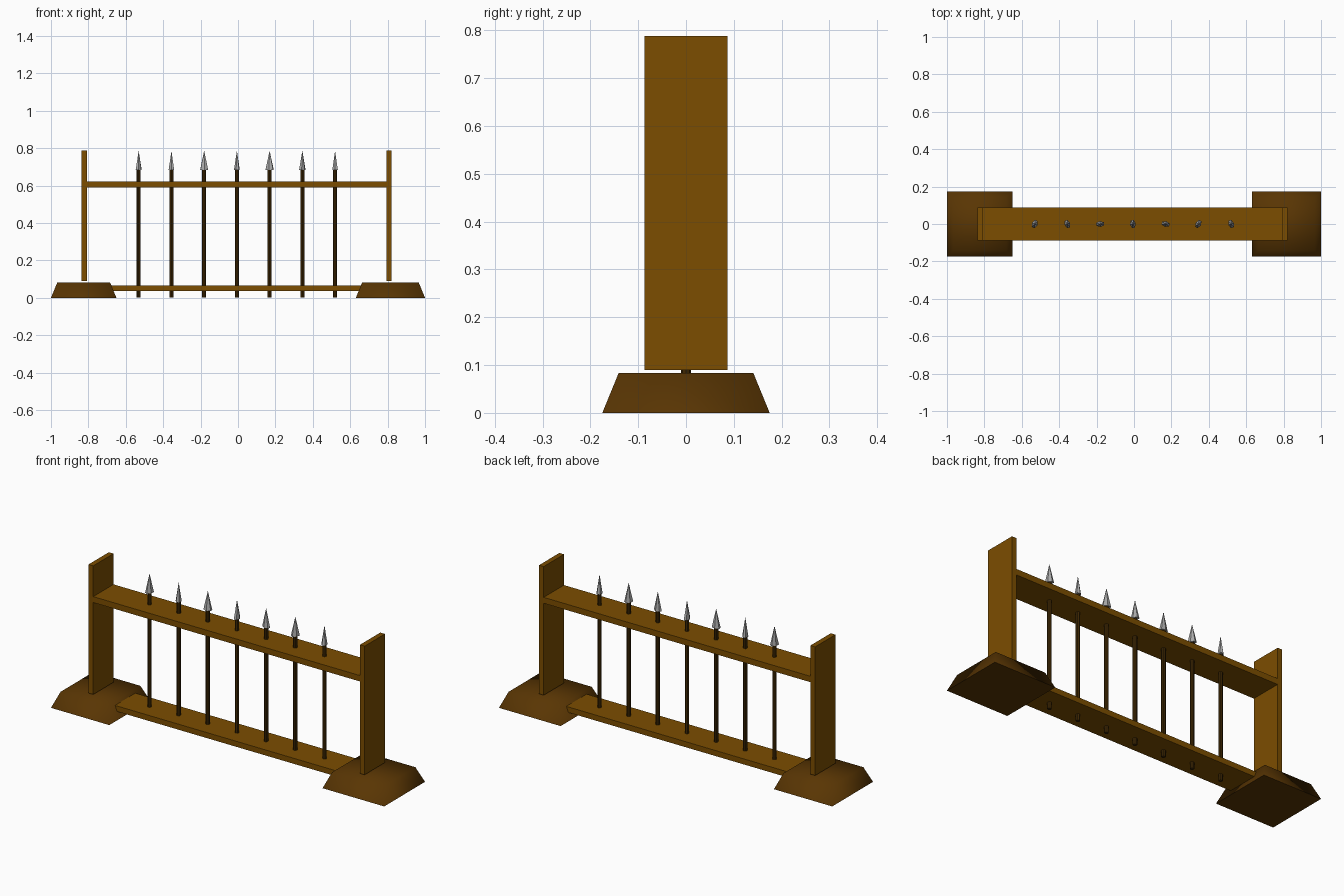
import bpy, bmesh, math
from mathutils import Matrix

old = bpy.data.objects.get("Cube")
if old:
    bpy.data.objects.remove(old, do_unlink=True)


def material(name, rgb, rough=0.8):
    m = bpy.data.materials.new(name)
    m.use_nodes = True
    m.diffuse_color = (*rgb, 1)
    bsdf = next(n for n in m.node_tree.nodes if n.type == 'BSDF_PRINCIPLED')
    bsdf.inputs["Base Color"].default_value = (*rgb, 1)
    bsdf.inputs["Roughness"].default_value = rough
    return m


wood = material("golden brown wood", (0.2, 0.075, 0.0))
earth = material("dark brown base", (0.1, 0.036, 0.001))
pole = material("dark brown pole", (0.05, 0.021, 0.001))
metal = material("grey metal", (0.4, 0.4, 0.4))


def finish(bm, name, mat):
    bmesh.ops.recalc_face_normals(bm, faces=bm.faces)
    mesh = bpy.data.meshes.new(name)
    bm.to_mesh(mesh)
    bm.free()
    mesh.materials.append(mat)
    ob = bpy.data.objects.new(name, mesh)
    bpy.context.collection.objects.link(ob)
    return ob


def block(name, mat, x, y, z, inset=0.0, soft=False):
    """Box between the given ranges, its top drawn in by inset."""
    bm = bmesh.new()
    bmesh.ops.create_cube(bm, size=1)
    for v in bm.verts:
        top = v.co.z > 0
        i = inset if top else 0
        v.co.x = x[1] - i if v.co.x > 0 else x[0] + i
        v.co.y = y - i if v.co.y > 0 else -y + i
        v.co.z = z[1] if top else z[0]
    # Soft blocks are smooth above a crisp, flat underside
    for f in bm.faces:
        f.smooth = soft
    for e in bm.edges:
        e.smooth = any(v.co.z > z[0] for v in e.verts)
    return finish(bm, name, mat)


def cone(name, mat, x, z, r1, r2, sides, squash=1.0, turn=0.0):
    """Upright cone or rod, optionally flattened and turned about z."""
    bm = bmesh.new()
    bmesh.ops.create_cone(bm, cap_ends=True, segments=sides,
                          radius1=r1, radius2=r2, depth=z[1] - z[0])
    place = (Matrix.Translation((x, 0, (z[0] + z[1]) / 2))
             @ Matrix.Rotation(math.radians(turn), 4, 'Z')
             @ Matrix.Diagonal((1, squash, 1, 1)))
    bmesh.ops.transform(bm, matrix=place, verts=bm.verts)
    return finish(bm, name, mat)


# Sloped feet
block("right_base", earth, (-1, -0.65), 0.175, (0, 0.083), 0.034, True)
block("left_base", earth, (0.63, 1), 0.175, (0, 0.083), 0.034, True)

# Upright end boards
block("right_post", wood, (-0.836, -0.808), 0.087, (0.09, 0.788))
block("left_post", wood, (0.793, 0.821), 0.087, (0.09, 0.788))

# Horizontal boards
block("top_rail", wood, (-0.81, 0.795), 0.087, (0.589, 0.621))
block("bottom_rail", wood, (-0.81, 0.795), 0.087, (0.036, 0.066))

# Row of spears, each head turned a little differently
for i, turn in enumerate((65, 110, 5, 100, -15, 60, 110)):
    x = -0.531 + i * 0.175
    cone(f"spear_shaft_{i + 1}", pole, x, (0.002, 0.69), 0.0108, 0.0108, 8)
    cone(f"spear_head_{i + 1}", metal, x, (0.685, 0.787), 0.024, 0.0, 6, 0.65, turn)
